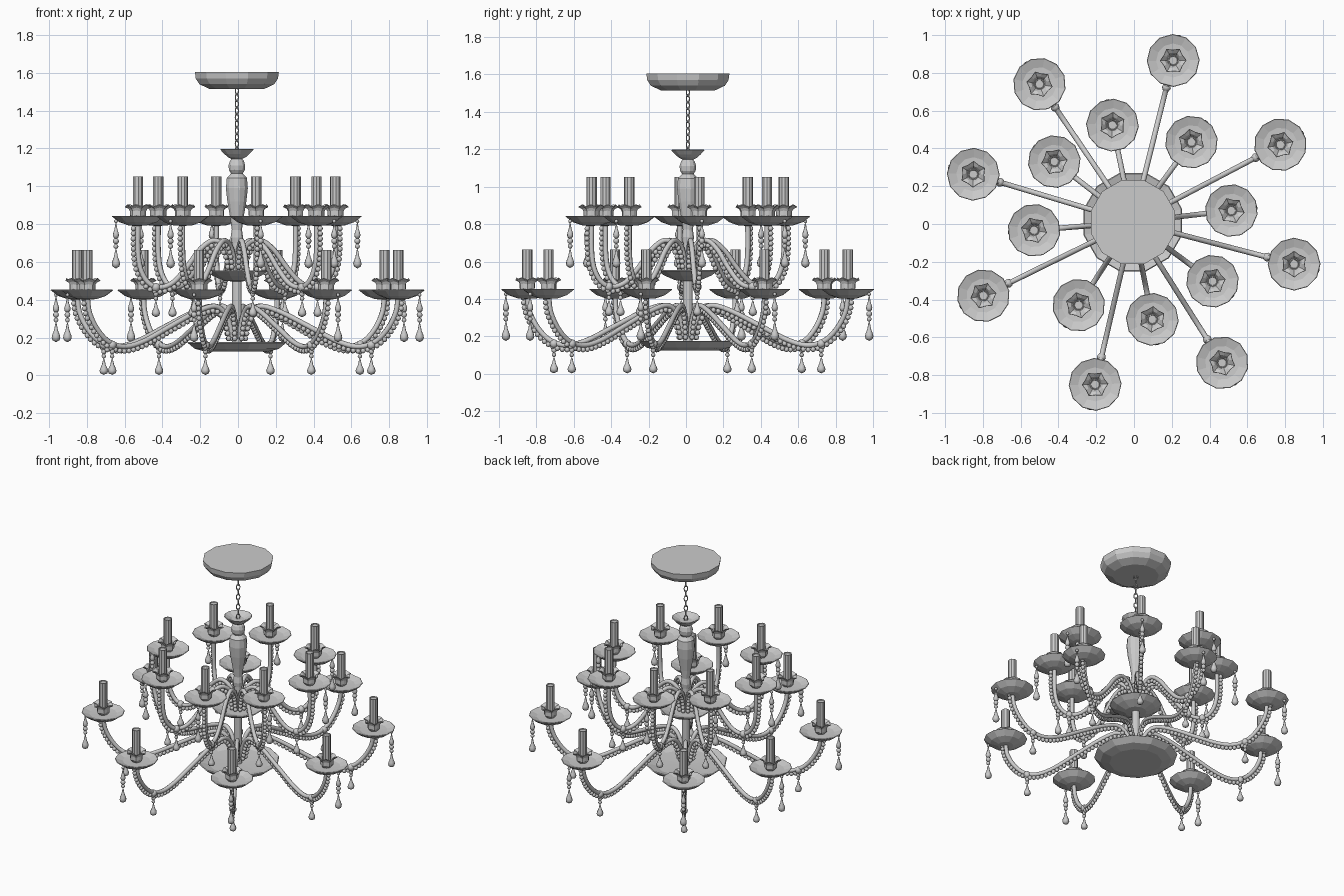
import bpy, bmesh, math
from mathutils import Vector, Matrix

if "Cube" in bpy.data.objects:
    bpy.data.objects.remove(bpy.data.objects["Cube"])

CX, CY = -0.006, 0.01            # axis of the column
SIDES = 12


def finish(name, bm, smooth=False):
    bmesh.ops.remove_doubles(bm, verts=bm.verts, dist=1e-5)
    bmesh.ops.recalc_face_normals(bm, faces=bm.faces)
    for f in bm.faces:
        f.smooth = smooth
    me = bpy.data.meshes.new(name)
    bm.to_mesh(me)
    bm.free()
    return me


def place(name, me, angle=0.0):
    ob = bpy.data.objects.new(name, me)
    ob.location = (CX, CY, 0)
    ob.rotation_euler = (0, 0, math.radians(angle))
    bpy.context.collection.objects.link(ob)
    return ob


def skin(bm, rings, closed=True):
    n = len(rings[0])
    rows = [[bm.verts.new(p) for p in ring] for ring in rings]
    for a, b in zip(rows, rows[1:]):
        for i in range(n):
            j = (i + 1) % n
            bm.faces.new((a[i], a[j], b[j], b[i]))


def lathe(bm, profile, x=0, z=0, n=SIDES, ruffle=0.0):
    rings = []
    for r, h in profile:
        ring = []
        for i in range(n):
            t = 2 * math.pi * (i + 0.5) / n
            k = ruffle * (1 if i % 2 else -1) * max(0, r - 0.03) / 0.03
            ring.append((x + r * (1 + k) * math.cos(t),
                         r * (1 + k) * math.sin(t), z + h - k * 0.06))
        rings.append(ring)
    skin(bm, rings)


def bead(bm, x, z, r):
    bmesh.ops.create_uvsphere(bm, u_segments=8, v_segments=6, radius=r,
                              matrix=Matrix.Translation((x, 0, z)))


def drop(bm, x, top, length, r):
    prof = [(0, 0), (.2, -.1), (.45, -.4), (.85, -.62), (1, -.76), (.8, -.9), (0, -1)]
    lathe(bm, [(a * r, b * length) for a, b in prof], x, top, 8)


def spline(pts, steps=6):
    p = [Vector(q) for q in pts]
    p = [2 * p[0] - p[1]] + p + [2 * p[-1] - p[-2]]
    out = []
    for a, b, c, d in zip(p, p[1:], p[2:], p[3:]):
        for s in range(steps):
            t = s / steps
            out.append(0.5 * (2 * b + (c - a) * t + (2 * a - 5 * b + 4 * c - d) * t * t
                              + (3 * b - a - 3 * c + d) * t ** 3))
    return out + [p[-2]]


def normals(path):
    res = []
    for i in range(len(path)):
        t = (path[min(i + 1, len(path) - 1)] - path[max(i - 1, 0)]).normalized()
        res.append(Vector((t.y, -t.x)))
    return res


def arm_mesh(name, path, r=0.014):
    bm = bmesh.new()
    rings = []
    for p, nrm in zip(path, normals(path)):
        ring = []
        for i in range(8):
            t = 2 * math.pi * i / 8
            q = p + nrm * r * math.cos(t)
            ring.append((q.x, r * math.sin(t), q.y))
        rings.append(ring)
    skin(bm, rings)
    return finish(name, bm, True)


def bead_mesh(name, path, r=0.014, gap=0.027, offset=0.024):
    line = [p + n * offset for p, n in zip(path, normals(path))]
    bm = bmesh.new()
    left = 0.0
    for a, b in zip(line, line[1:]):
        d = (b - a).length
        while left <= d:
            q = a.lerp(b, left / d)
            bead(bm, q.x, q.y, r)
            left += gap
        left -= d
    return finish(name, bm, True)


# Tiers: arm path (radius, height), cup radius/height, pendant radius/height, angles
lower = dict(path=[(.025, .20), (.045, .28), (.08, .34), (.14, .365), (.25, .33), (.4, .255),
                   (.55, .18), (.66, .152), (.75, .175), (.82, .24), (.868, .33), (.882, .42)],
             r=.882, z=.45, pr=.735, pz=.145,
             ang=[27.7, 76, 124.1, 163.3, 206.2, 256.9, 302.4, 345.4])
upper = dict(path=[(.02, .55), (.035, .63), (.07, .69), (.13, .712), (.2, .66), (.27, .565),
                   (.34, .49), (.41, .465), (.47, .49), (.51, .56), (.525, .66), (.525, .81)],
             r=.525, z=.84, pr=.43, pz=.45,
             ang=[6.7, 53.8, 101.9, 142.4, 184.7, 236.9, 281.3, 323.4])

for tier, T in (("lower", lower), ("upper", upper)):
    path = spline(T["path"])
    x, z = T["r"], T["z"]
    parts = {"arm": arm_mesh("arm", path), "arm_beads": bead_mesh("arm_beads", path)}

    # Drip pan
    bm = bmesh.new()
    lathe(bm, [(0, -.05), (.05, -.047), (.1, -.03), (.14, 0), (.137, .003), (.09, -.012),
               (0, -.016)], x, z)
    parts["drip_pan"] = finish("drip_pan", bm)

    # Ruffled candle holder
    bm = bmesh.new()
    lathe(bm, [(0, -.02), (.028, -.015), (.042, .005), (.042, .03), (.048, .044), (.064, .056),
               (.062, .06), (.042, .048), (.03, .03), (0, .03)], x, z, 12, 0.09)
    parts["candle_cup"] = finish("candle_cup", bm)

    # Candle
    bm = bmesh.new()
    lathe(bm, [(0, .02), (.028, .02), (.028, .213), (.024, .213), (.022, .207), (0, .207)],
          x, z, 10)
    parts["candle"] = finish("candle", bm)

    # Crystal pendants under the pan rim and under the arm
    bm = bmesh.new()
    px = x + .117
    bead(bm, px, z - .025, .01)
    drop(bm, px, z - .03, .09, .017)
    bead(bm, px, z - .13, .016)
    bead(bm, px, z - .158, .013)
    drop(bm, px, z - .17, .105, .023)
    px, pz = T["pr"], T["pz"]
    bead(bm, px, pz + .015, .024)
    bead(bm, px, pz - .02, .014)
    bead(bm, px, pz - .044, .012)
    drop(bm, px, pz - .055, .088, .023)
    parts["pendants"] = finish("pendants", bm, True)

    for i, a in enumerate(T["ang"]):
        for part, me in parts.items():
            place(f"{tier}_{part}_{i + 1}", me, a)

# Central turned parts
turned = {
    "ceiling_canopy": [(0, 1.515), (.15, 1.515), (.205, 1.54), (.225, 1.57), (.23, 1.605),
                       (0, 1.605)],
    "top_cup": [(0, 1.14), (.03, 1.145), (.05, 1.155), (.07, 1.172), (.092, 1.195),
                (.088, 1.198), (.04, 1.175), (0, 1.175)],
    "baluster": [(0, .70), (.03, .70), (.034, .73), (.028, .77), (.036, .83), (.052, .92),
                 (.06, .99), (.055, 1.045), (.032, 1.068), (.043, 1.085), (.046, 1.11),
                 (.038, 1.135), (.025, 1.15), (0, 1.15)],
    "center_pole": [(0, .15), (.027, .15), (.025, .71), (0, .71)],
    "upper_dish": [(0, .495), (.07, .5), (.13, .525), (.168, .55), (.165, .554),
                   (.1, .535), (0, .53)],
    "lower_dish": [(0, .125), (.17, .125), (.23, .14), (.27, .172), (.265, .176),
                   (.2, .158), (0, .15)],
}
for name, prof in turned.items():
    bm = bmesh.new()
    lathe(bm, prof)
    place(name, finish(name, bm))

# Hanging chain
for i in range(10):
    bpy.ops.mesh.primitive_torus_add(major_segments=12, minor_segments=6, major_radius=.0115,
                                     minor_radius=.0032, location=(CX, CY, 1.19 + i * .035),
                                     rotation=(math.pi / 2, 0, math.pi / 4 + (i % 2) * math.pi / 2))
    link = bpy.context.object
    link.name = f"chain_link_{i + 1}"
    link.scale = (1, 1.75, 1)
